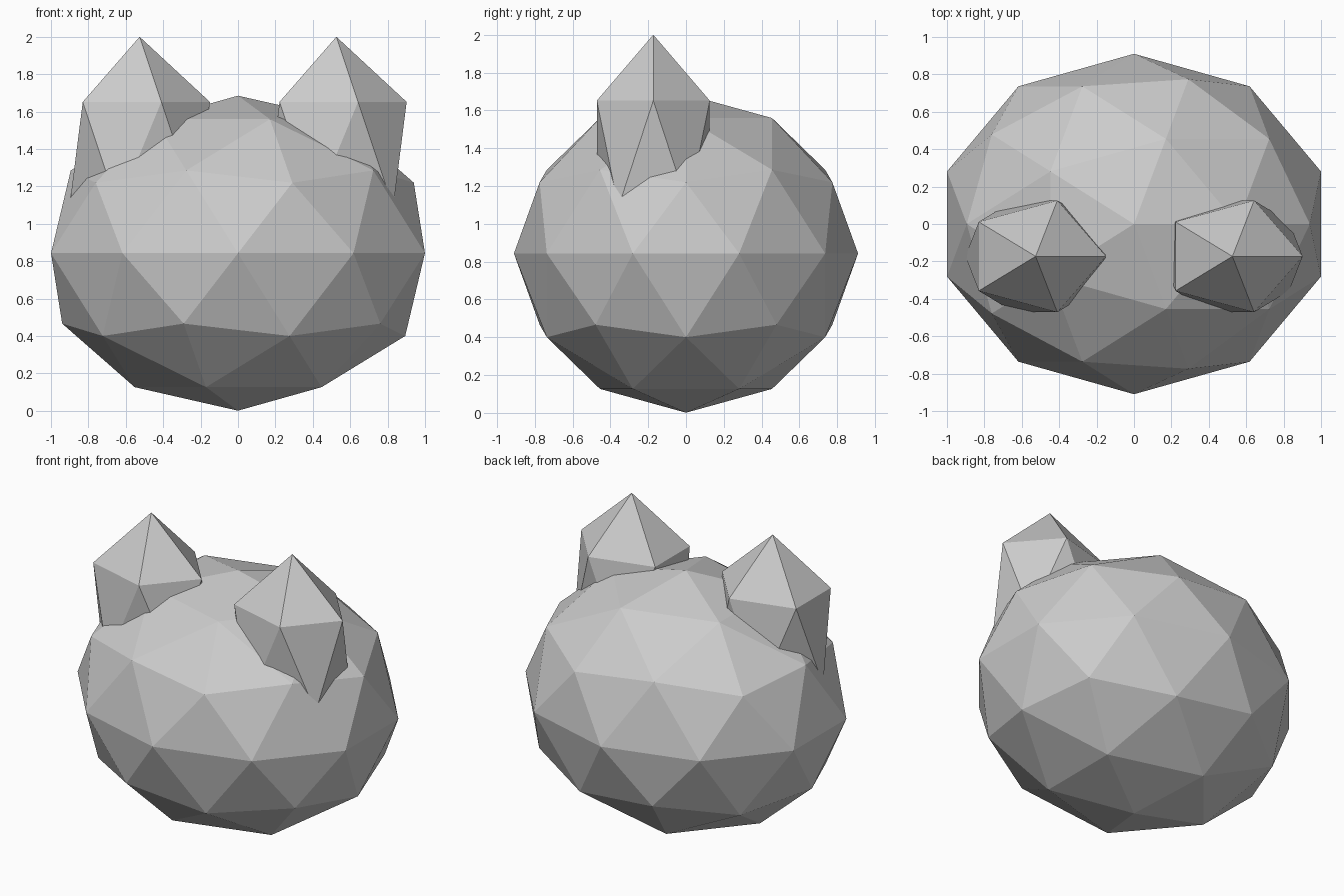
import bpy

if "Cube" in bpy.data.objects:
    bpy.data.objects.remove(bpy.data.objects["Cube"])

# One plain colour for everything
grey = bpy.data.materials.new("light_grey")
grey.diffuse_color = (0.6, 0.6, 0.6, 1)
grey.use_nodes = True
grey.node_tree.nodes["Principled BSDF"].inputs["Base Color"].default_value = grey.diffuse_color


def ball(name, subdivisions, location, scale):
    """Flat-faced ball stretched to an ellipsoid."""
    bpy.ops.mesh.primitive_ico_sphere_add(
        subdivisions=subdivisions, radius=1, location=location)
    obj = bpy.context.object
    obj.name = name
    obj.scale = scale
    bpy.ops.object.transform_apply(location=False, rotation=False, scale=True)
    bpy.ops.object.shade_flat()
    obj.data.materials.append(grey)
    return obj


# Round head
ball("head", 2, (0, 0, 0.843), (1.051, 0.91, 0.842))

# Two pointed ears, sunk into the head and both facing the same way
for name, x in (("left_ear", -0.526), ("right_ear", 0.526)):
    ball(name, 1, (x, -0.173, 1.37), (0.42, 0.351, 0.63))
